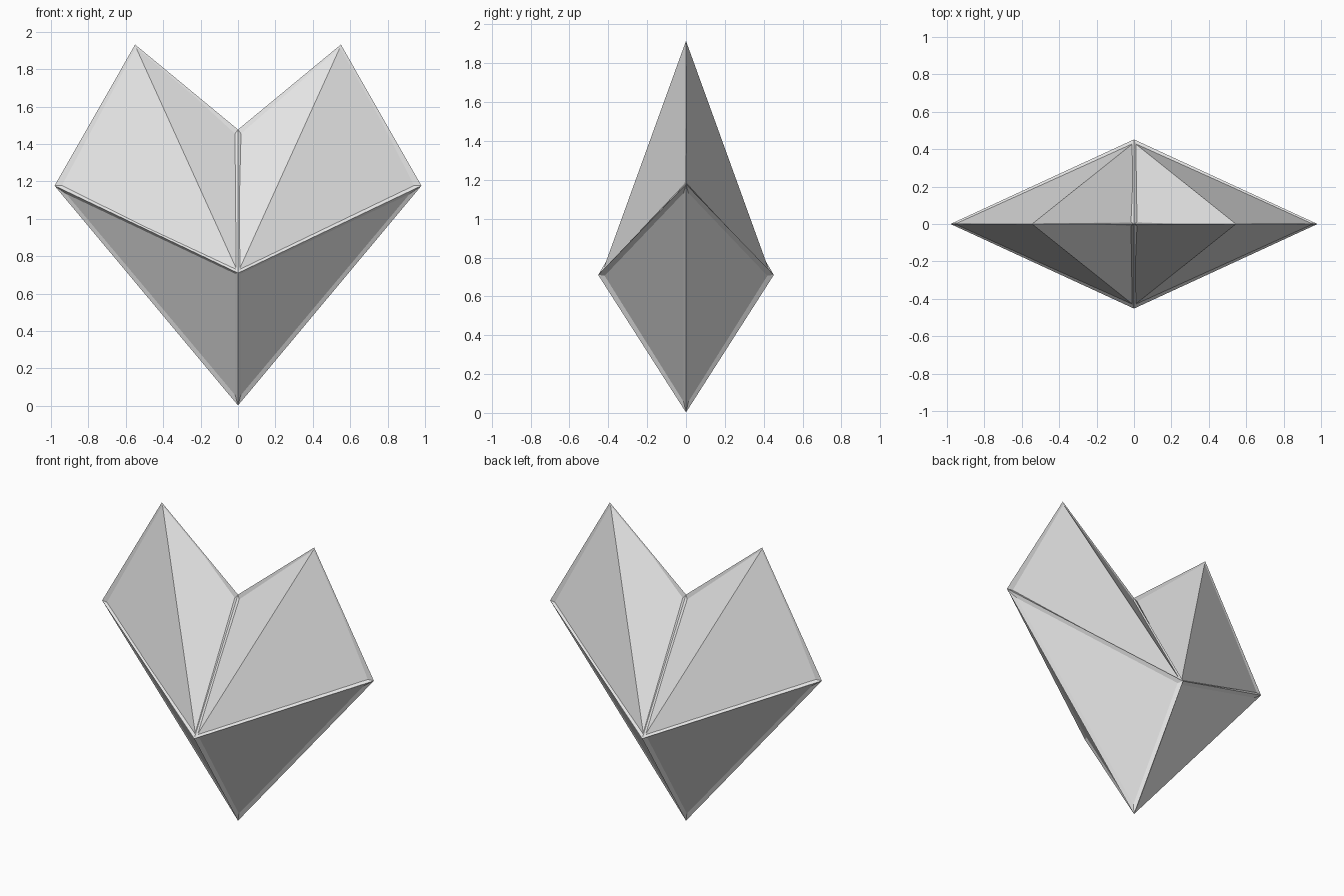
import bpy
import bmesh

cube = bpy.data.objects.get("Cube")
if cube:
    bpy.data.objects.remove(cube, do_unlink=True)


def make_material(name, value):
    mat = bpy.data.materials.new(name)
    mat.use_nodes = True
    colour = (value, value, value, 1)
    mat.diffuse_color = colour
    mat.node_tree.nodes["Principled BSDF"].inputs["Base Color"].default_value = colour
    return mat


def heart_object(name, mat, split):
    """Faceted heart: two lobe quads and two lower triangles on each side."""
    bm = bmesh.new()
    bottom = bm.verts.new((0, 0, 0.02))
    notch = bm.verts.new((0, 0, 1.46))
    sides = {s: bm.verts.new((s * 0.965, 0, 1.17)) for s in (-1, 1)}
    tops = {s: bm.verts.new((s * 0.545, 0, 1.915)) for s in (-1, 1)}
    for depth in (-0.435, 0.435):
        centre = bm.verts.new((0, depth, 0.714))
        for s in (-1, 1):
            bm.faces.new((centre, bottom, sides[s]))
            if split:
                bm.faces.new((centre, sides[s], tops[s]))
                bm.faces.new((centre, tops[s], notch))
            else:
                bm.faces.new((centre, sides[s], tops[s], notch))
    bmesh.ops.recalc_face_normals(bm, faces=bm.faces)
    mesh = bpy.data.meshes.new(name)
    bm.to_mesh(mesh)
    bm.free()
    mesh.materials.append(mat)
    obj = bpy.data.objects.new(name, mesh)
    bpy.context.collection.objects.link(obj)
    return obj


grey = make_material("grey", 0.8)

# Solid faceted body
heart_object("heart_body", grey, True)

# Raised trim along the ridges and outline
trim = heart_object("heart_trim", grey, False)
wire = trim.modifiers.new("ridge_bars", "WIREFRAME")
wire.thickness = 0.035
wire.offset = 0
wire.use_even_offset = True
wire.use_boundary = True
wire.use_replace = True
